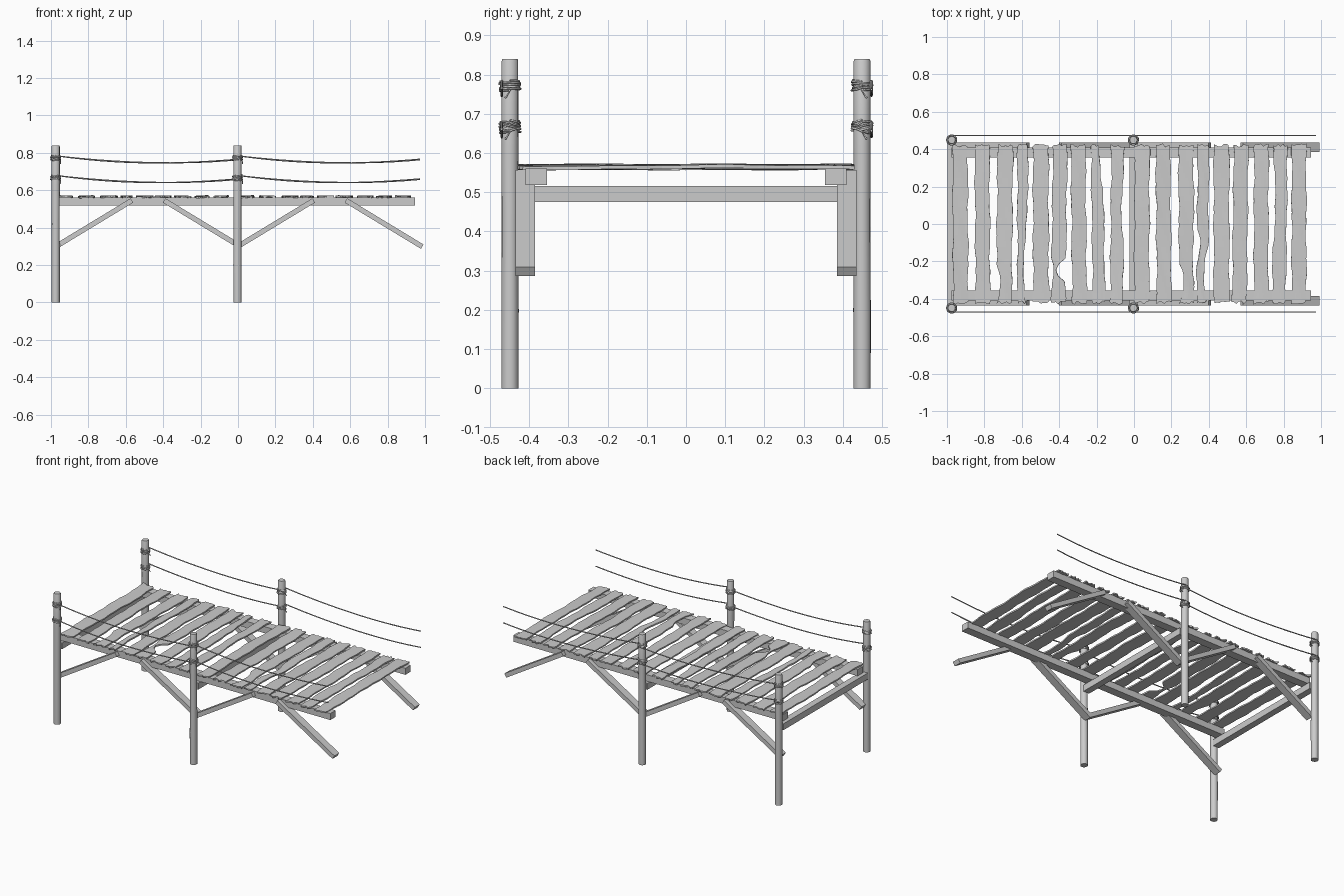
import bpy, bmesh, math, random
from mathutils import Vector

if "Cube" in bpy.data.objects:
    bpy.data.objects.remove(bpy.data.objects["Cube"])

random.seed(7)
POST_X = (-0.975, -0.003)
POST_Y, POST_R = 0.449, 0.022


def new_object(name, bm):
    mesh = bpy.data.meshes.new(name)
    bmesh.ops.recalc_face_normals(bm, faces=bm.faces)
    bm.to_mesh(mesh)
    bm.free()
    ob = bpy.data.objects.new(name, mesh)
    bpy.context.collection.objects.link(ob)
    return ob


def box(name, centre, size, pitch=0.0):
    bm = bmesh.new()
    bmesh.ops.create_cube(bm, size=1)
    bmesh.ops.scale(bm, vec=Vector(size), verts=bm.verts)
    ob = new_object(name, bm)
    ob.location = centre
    ob.rotation_euler = (0, pitch, 0)
    return ob


def rope(name, points, radius):
    cu = bpy.data.curves.new(name, 'CURVE')
    cu.dimensions = '3D'
    cu.bevel_depth = radius
    cu.bevel_resolution = 1
    cu.use_fill_caps = True
    sp = cu.splines.new('POLY')
    sp.points.add(len(points) - 1)
    for p, co in zip(sp.points, points):
        p.co = (*co, 1)
    ob = bpy.data.objects.new(name, cu)
    bpy.context.collection.objects.link(ob)
    return ob


# Round log post with slightly uneven rings
def post(name, x, y):
    bm = bmesh.new()
    n, rings = 14, []
    for z, s in ((0, 1), (0.2, 1.02), (0.42, 0.97), (0.62, 1.0), (0.834, 0.99), (0.84, 0.88)):
        rings.append([bm.verts.new((
            POST_R * s * random.uniform(0.97, 1.03) * math.cos(2 * math.pi * i / n),
            POST_R * s * random.uniform(0.97, 1.03) * math.sin(2 * math.pi * i / n), z))
            for i in range(n)])
    for a, b in zip(rings, rings[1:]):
        for i in range(n):
            bm.faces.new((a[i], a[(i + 1) % n], b[(i + 1) % n], b[i]))
    bm.faces.new(rings[0])
    bm.faces.new(rings[-1])
    ob = new_object(name, bm)
    ob.location = (x, y, 0)
    bpy.context.view_layer.objects.active = ob
    ob.select_set(True)
    bpy.ops.object.shade_smooth_by_angle(angle=math.radians(40))
    ob.select_set(False)


# Rope wound around a post, with a short loose tail
def lashing(name, x, y, z):
    pts, turns, steps = [], 5, 14
    side = 1 if y > 0 else -1
    tilt = random.uniform(-0.006, 0.006)
    for i in range(turns * steps + 1):
        a = 2 * math.pi * i / steps
        r = POST_R + 0.0035 + 0.002 * math.sin(a * 0.37)
        pts.append((x + r * math.cos(a), y + side * r * math.sin(a),
                    z - 0.013 + 0.026 * i / (turns * steps) + tilt * math.sin(a + i // steps)))
    pts.insert(0, (x + 0.027, y + side * 0.012, z - 0.032))
    rope(name, pts, 0.0026)


# Worn plank: uneven edges, ragged ends, optional bites out of the sides
def plank(name, x, width, bites):
    bm = bmesh.new()
    rows, cols = 28, 6
    ph = [random.uniform(0, 6.28) for _ in range(5)]
    lean = random.uniform(-0.006, 0.006)
    roll = random.uniform(-0.05, 0.05)
    ends = [[random.uniform(0, 0.018) for _ in range(cols + 1)] for _ in range(2)]
    grid = []
    for r in range(rows + 1):
        t = r / rows * 2 - 1
        y = 0.43 * t
        lo = -width / 2 + 0.003 * math.sin(9 * t + ph[0]) + 0.002 * math.sin(23 * t + ph[1])
        hi = width / 2 + 0.003 * math.sin(8 * t + ph[2]) + 0.002 * math.sin(21 * t + ph[3])
        for side, yc, half, depth in bites:
            cut = depth * max(0, 1 - ((y - yc) / half) ** 2)
            lo, hi = (lo + cut, hi) if side < 0 else (lo, hi - cut)
        row = []
        for c in range(cols + 1):
            px = lo + (hi - lo) * c / cols
            py = y
            if r in (0, rows):
                py += ends[0][c] if r == 0 else -ends[1][c]
            z = roll * px + 0.002 * math.sin(3 * t + ph[4]) + 0.001 * math.sin(9 * t + c)
            row.append(bm.verts.new((px + lean * t, py, z)))
        grid.append(row)
    for a, b in zip(grid, grid[1:]):
        for c in range(cols):
            bm.faces.new((a[c], a[c + 1], b[c + 1], b[c]))
    ob = new_object(name, bm)
    ob.location = (x, 0, 0.5645)
    sol = ob.modifiers.new("thickness", 'SOLIDIFY')
    sol.thickness, sol.offset = 0.009, 0


# Deck planks: centre x, width
PLANKS = [(-0.928, 0.08), (-0.81, 0.078), (-0.692, 0.082), (-0.595, 0.056), (-0.498, 0.083),
          (-0.4, 0.076), (-0.295, 0.077), (-0.193, 0.064), (-0.09, 0.068),
          (0.042, 0.08), (0.158, 0.077), (0.28, 0.08), (0.368, 0.06), (0.468, 0.083),
          (0.568, 0.077), (0.68, 0.077), (0.78, 0.072), (0.882, 0.077)]
BITES = {2: [(-1, -0.32, 0.1, 0.025)], 11: [(-1, -0.32, 0.1, 0.028), (1, -0.2, 0.1, 0.012)],
         3: [(1, -0.25, 0.34, 0.022)], 12: [(-1, -0.12, 0.1, 0.015), (1, -0.3, 0.2, 0.02)],
         5: [(1, -0.25, 0.06, 0.05), (-1, -0.25, 0.06, 0.012)],
         7: [(1, 0.38, 0.2, 0.022)], 8: [(1, 0.1, 0.15, 0.014)], 16: [(-1, 0.1, 0.2, 0.012)]}
for i, (px, w) in enumerate(PLANKS):
    plank(f"deck_plank_{i + 1}", px, w, BITES.get(i, []))

# Frame, posts and ropes on both sides
for side, label in ((-1, "front"), (1, "back")):
    box(f"{label}_stringer", (-0.015, side * 0.382, 0.539), (1.92, 0.054, 0.042))
    for i, (a, b) in enumerate(((-0.975, -0.567), (0.013, -0.395), (-0.003, 0.405), (0.985, 0.577))):
        dx, dz = b - a, 0.247
        box(f"{label}_brace_{i + 1}", ((a + b) / 2, side * 0.41, 0.298 + dz / 2),
            (math.hypot(dx, dz), 0.049, 0.027), -math.atan2(dz, dx))
    for i, x in enumerate(POST_X):
        post(f"{label}_post_{i + 1}", x, side * POST_Y)
        for level, z in (("upper", 0.772), ("lower", 0.667)):
            lashing(f"{label}_{level}_lashing_{i + 1}", x, side * POST_Y, z)
            # Sagging hand rope from this post to the next bay
            pts = []
            for k in range(21):
                t = k / 20
                zz = z + 0.012 - 0.02 * t - 0.108 * t * (1 - t) + 0.002 * side * math.sin(5 * t)
                pts.append((x + 0.975 * t, side * (0.473 - 0.003 * (side < 0)), zz))
            rope(f"{label}_{level}_hand_rope_{i + 1}", pts, 0.0033)

# Cross beams between the post pairs
for i, x in enumerate(POST_X):
    box(f"cross_beam_{i + 1}", (x, 0, 0.495), (0.042, 0.86, 0.041))
